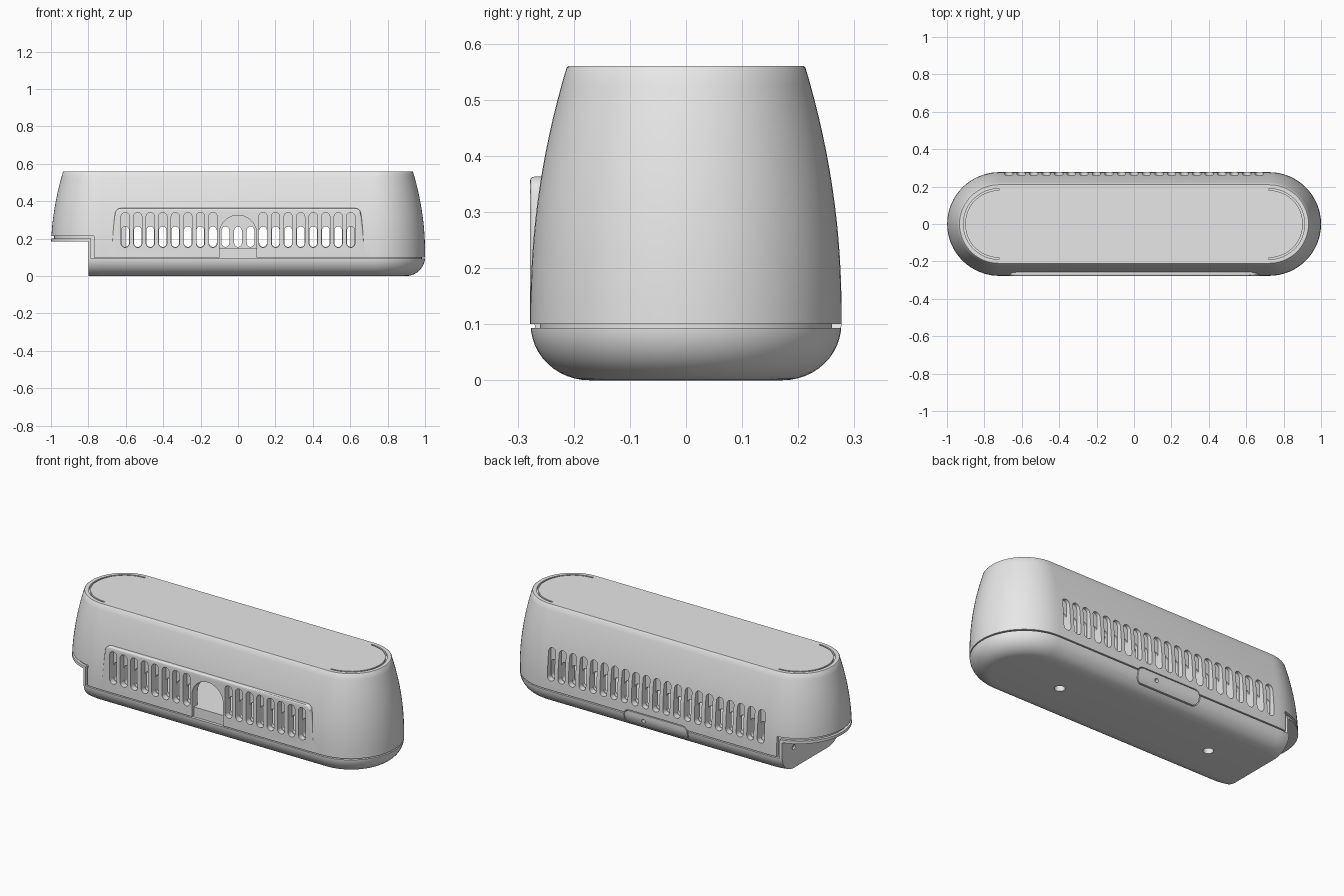
import bpy, bmesh
from math import sin, cos, pi, radians

if "Cube" in bpy.data.objects:
    bpy.data.objects.remove(bpy.data.objects["Cube"], do_unlink=True)

grey = bpy.data.materials.new("neutral grey plastic")
grey.use_nodes = True
grey.diffuse_color = (0.8, 0.8, 0.8, 1)
grey.node_tree.nodes["Principled BSDF"].inputs["Base Color"].default_value = grey.diffuse_color

HALF = 0.723      # centre of the rounded ends
RADIUS = 0.277    # half depth of the body
PITCH = 0.067     # vent spacing


def finish(name, bm):
    bmesh.ops.recalc_face_normals(bm, faces=bm.faces[:])
    mesh = bpy.data.meshes.new(name)
    bm.to_mesh(mesh)
    bm.free()
    mesh.materials.append(grey)
    ob = bpy.data.objects.new(name, mesh)
    bpy.context.collection.objects.link(ob)
    return ob


def arc(cx, cy, r, a0, a1, n=24):
    angles = [radians(a0 + (a1 - a0) * i / n) for i in range(n + 1)]
    return [(cx + r * cos(a), cy + r * sin(a)) for a in angles]


def stadium(name, profile, half=HALF):
    """Loft stadium-shaped rings through (radius, height) pairs."""
    bm = bmesh.new()
    rings = []
    for r, z in profile:
        outline = arc(half, 0, r, -90, 90, 32) + arc(-half, 0, r, 90, 270, 32)
        rings.append([bm.verts.new((x, y, z)) for x, y in outline])
    for low, high in zip(rings, rings[1:]):
        for i in range(len(low)):
            j = (i + 1) % len(low)
            bm.faces.new((low[i], low[j], high[j], high[i]))
    bm.faces.new(rings[0])
    bm.faces.new(rings[-1])
    return finish(name, bm)


def prism(name, outlines, lo, hi, axis="y"):
    """Extrude one or more flat outlines along an axis."""
    place = {"x": lambda u, v, d: (d, u, v),
             "y": lambda u, v, d: (u, d, v),
             "z": lambda u, v, d: (u, v, d)}[axis]
    bm = bmesh.new()
    for pts in outlines:
        a = [bm.verts.new(place(u, v, lo)) for u, v in pts]
        b = [bm.verts.new(place(u, v, hi)) for u, v in pts]
        bm.faces.new(a)
        bm.faces.new(b)
        for i in range(len(a)):
            j = (i + 1) % len(a)
            bm.faces.new((a[i], a[j], b[j], b[i]))
    return finish(name, bm)


def box(x0, x1, z0, z1):
    return prism("cutter", [[(x0, z0), (x1, z0), (x1, z1), (x0, z1)]], -0.5, 0.5)


def slot(x, z0, z1, width):
    r = width / 2
    return arc(x, z1 - r, r, 0, 180, 10) + arc(x, z0 + r, r, 180, 360, 10)


def rounded(w, z0, z1, r):
    return (arc(w - r, z1 - r, r, 0, 90, 6) + arc(r - w, z1 - r, r, 90, 180, 6)
            + arc(r - w, z0 + r, r, 180, 270, 6) + arc(w - r, z0 + r, r, 270, 360, 6))


def apply_modifier(ob, mod):
    bpy.context.view_layer.objects.active = ob
    bpy.ops.object.modifier_apply(modifier=mod.name)


def combine(ob, tool, operation="DIFFERENCE"):
    mod = ob.modifiers.new("combine", "BOOLEAN")
    mod.operation, mod.solver, mod.object = operation, "EXACT", tool
    apply_modifier(ob, mod)
    bpy.data.objects.remove(tool, do_unlink=True)


# Body profile: rounded bottom, gently curving tapered walls, tiny top fillet
bottom = [(0.172 + 0.105 * sin(a), 0.1 - 0.1 * cos(a))
          for a in [pi / 2 * i / 12 for i in range(13)]]
walls = [(RADIUS - 0.064 * t * t, 0.13 + 0.427 * t) for t in [i / 14 for i in range(15)]]
body = bottom + walls + [(0.21, 0.56)]

# Upper shell with the raised vertical front panel
upper_shell = stadium("upper_shell", body)
outline = [(0.685, 0.07), (0.672, 0.2), (0.662, 0.3)] + arc(0.625, 0.33, 0.033, 10, 90, 8)
panel = prism("front_panel", [outline + [(-x, z) for x, z in reversed(outline)]], -0.278, -0.2)
bev = panel.modifiers.new("soft edge", "BEVEL")
bev.width, bev.segments, bev.limit_method, bev.angle_limit = 0.008, 3, "ANGLE", radians(60)
apply_modifier(panel, bev)
combine(upper_shell, panel, "UNION")
combine(upper_shell, box(-2, 2, -1, 0.1))
combine(upper_shell, box(-2, -0.77, -1, 0.215))
combine(upper_shell, stadium("cutter", [(0.225, 0.05), (0.225, 0.42)], 0.5))

# Vents: shallow full-height pockets with shorter openings behind them
front_x = [i * PITCH for i in range(-9, 10) if abs(i) > 1]
back_x = [i * PITCH for i in range(-10, 11)]
for xs, side in ((front_x, -1), (back_x, 1)):
    for z1, width, depth in ((0.34, 0.044, 0.243), (0.265, 0.041, 0.2)):
        z0 = 0.153 + (0.044 - width)
        combine(upper_shell, prism("cutter", [slot(x, z0, z1, width) for x in xs],
                                   side * depth, side * 0.32))

# Arched doorway in the front
combine(upper_shell, prism("cutter", [arc(0, 0.225, 0.1, 0, 180) + [(-0.1, 0.05), (0.1, 0.05)]],
                           -0.32, -0.15))

# Curved grooves at both ends of the top
grooves = [arc(s * HALF, 0, 0.189, a, a + 180) + arc(s * HALF, 0, 0.18, a + 180, a)
           for s, a in ((1, -90), (-1, 90))]
combine(upper_shell, prism("cutter", grooves, 0.548, 0.6, "z"))

# Base tray, stepping up to a thin lip above the end notch
base = stadium("base", body)
combine(base, box(-2, 2, 0.2, 1))
combine(base, box(-0.785, 2, 0.093, 1))
combine(base, box(-2, -0.8, -1, 0.185))
combine(base, prism("cutter", [arc(s * 0.49, 0, 0.027, 0, 345, 23) for s in (-1, 1)],
                    -0.1, 0.04, "z"))
combine(base, prism("cutter", [arc(0.16, 0.12, 0.014, 0, 345, 23),
                               arc(-0.16, 0.12, 0.014, 0, 345, 23)], -0.9, -0.76, "x"))

# Inner core that backs the seam and forms the floor
core = stadium("inner_core", [(0.26, 0.06), (0.26, 0.22)])
combine(core, box(-0.74, 2, 0.15, 1))
combine(core, box(-2, -0.79, -1, 0.192))

# Rear access plate, flush with the surface inside a narrow gap
for ob in (upper_shell, base, core):
    combine(ob, prism("cutter", [rounded(0.205, 0.033, 0.12, 0.035)], 0.215, 0.4))
rear_plate = stadium("rear_plate", body)
combine(rear_plate, prism("cutter", [rounded(0.2, 0.038, 0.115, 0.03)], 0.2, 0.4), "INTERSECT")
combine(rear_plate, prism("cutter", [arc(0.08, 0.078, 0.011, 0, 345, 23)], 0.24, 0.4))

# Smooth shading with crisp edges
bpy.ops.object.select_all(action="DESELECT")
for ob in (upper_shell, base, core, rear_plate):
    ob.select_set(True)
bpy.context.view_layer.objects.active = upper_shell
bpy.ops.object.shade_smooth_by_angle(angle=radians(30))
